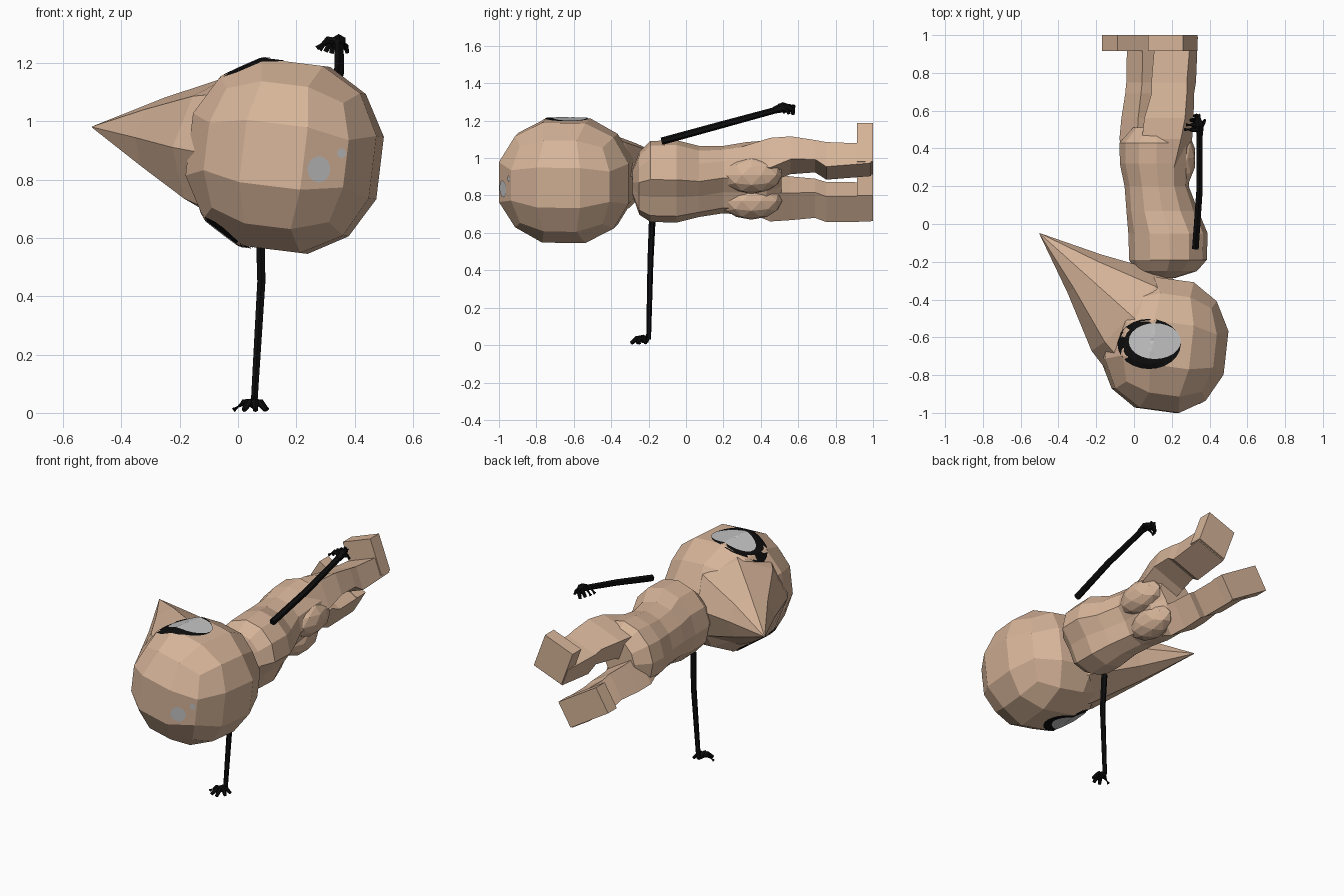
import bpy, bmesh, math
from mathutils import Vector, Matrix
from mathutils.bvhtree import BVHTree

if "Cube" in bpy.data.objects:
    bpy.data.objects.remove(bpy.data.objects["Cube"])


def material(name, rgb):
    m = bpy.data.materials.new(name)
    m.diffuse_color = (*rgb, 1)
    m.use_nodes = True
    m.node_tree.nodes["Principled BSDF"].inputs["Base Color"].default_value = m.diffuse_color
    return m


SKIN = material("tan skin", (0.68, 0.46, 0.32))
BLACK = material("black", (0.004, 0.004, 0.004))
GREY = material("light grey", (0.55, 0.55, 0.55))


def finish(name, bm, mat, recalc=True):
    if recalc:
        bmesh.ops.recalc_face_normals(bm, faces=bm.faces)
    me = bpy.data.meshes.new(name)
    bm.to_mesh(me)
    me.materials.append(mat)
    ob = bpy.data.objects.new(name, me)
    bpy.context.collection.objects.link(ob)
    return ob


def loft(name, rings, mat):
    """Skin a list of equal-length point rings and cap both ends."""
    bm = bmesh.new()
    vs = [[bm.verts.new(p) for p in r] for r in rings]
    n = len(vs[0])
    for a, b in zip(vs, vs[1:]):
        for i in range(n):
            j = (i + 1) % n
            bm.faces.new((a[i], a[j], b[j], b[i]))
    bm.faces.new(vs[0])
    bm.faces.new(vs[-1])
    return finish(name, bm, mat)


# Head: coarse rounded cube, three faces per side, slightly tilted
C = Vector((0.16, -0.64, 0.88))
R = Vector((0.34, 0.36, 0.335))
TILT = Matrix.Rotation(math.radians(7), 3, 'Y') @ Matrix.Rotation(math.radians(-7), 3, 'Z')
bm = bmesh.new()
bmesh.ops.create_cube(bm, size=2)
bmesh.ops.subdivide_edges(bm, edges=bm.edges[:], cuts=2, use_grid_fill=True)
for v in bm.verts:
    v.co = TILT @ v.co.normalized()
top = [max(v.co[i] for v in bm.verts) for i in range(3)]
for v in bm.verts:
    v.co = C + Vector([v.co[i] / top[i] * R[i] for i in range(3)])
head_tree = BVHTree.FromBMesh(bm)
finish("head", bm, SKIN)

# Beak: concave eight-sided spike growing out of the head
tip = Vector((-0.5, -0.05, 0.98))
axis = (tip - C).normalized()
side = axis.cross(Vector((0, 0, 1))).normalized()
up = side.cross(axis)
rings = []
for t, rs, ru in ((0.12, 0.31, 0.29), (0.3, 0.28, 0.25), (0.64, 0.135, 0.138), (1, 0.002, 0.002)):
    c = C.lerp(tip, t)
    rings.append([c + side * rs * math.cos(k * math.pi / 4) + up * ru * math.sin(k * math.pi / 4)
                  for k in range(8)])
loft("beak", rings, SKIN)


def patch(name, tree, centre, normal, u, ru, rv, lift, mat):
    """Thin disc draped over a surface, cast inward along the normal."""
    n = Vector(normal).normalized()
    u = Vector(u)
    u = (u - n * u.dot(n)).normalized()
    w = n.cross(u)
    b = bmesh.new()

    def drop(x, y):
        start = Vector(centre) + u * x + w * y + n
        hit = tree.ray_cast(start, -n)[0]
        return b.verts.new((hit if hit else start - n) + n * lift)

    mid = drop(0, 0)
    prev = None
    for f in (0.2, 0.4, 0.6, 0.8, 1.0):
        ring = [drop(ru * f * math.cos(k * math.tau / 24), rv * f * math.sin(k * math.tau / 24))
                for k in range(24)]
        for k in range(24):
            j = (k + 1) % 24
            b.faces.new((prev[k], ring[k], ring[j], prev[j]) if prev else (mid, ring[k], ring[j]))
        prev = ring
    finish(name, b, mat, recalc=False)


# Eyes: black rim with a grey disc, on the upper and lower side of the head
patch("upper_eye_rim", head_tree, (0.08, -0.635, 1.2), (0, 0, 1), (1, 0, 0), 0.168, 0.133, 0.003, BLACK)
patch("upper_eye", head_tree, (0.11, -0.62, 1.2), (0, 0, 1), (1, 0, 0), 0.138, 0.095, 0.006, GREY)
low = Vector((-0.55, 0.03, -0.83)).normalized()
patch("lower_eye_rim", head_tree, C + low * 0.33, low, (1, 0, 0), 0.155, 0.133, 0.003, BLACK)
patch("lower_eye", head_tree, C + low * 0.33 + Vector((0, 0.015, 0)), low, (1, 0, 0), 0.12, 0.095, 0.006, GREY)

# Small grey spots on the crown
patch("crown_spot", head_tree, (0.277, -0.97, 0.835), (0, -1, 0), (1, 0, 0), 0.039, 0.045, 0.004, GREY)
patch("crown_spot_small", head_tree, (0.355, -0.95, 0.89), (0, -1, 0), (1, 0, 0), 0.015, 0.017, 0.004, GREY)

# Torso: twelve-sided loft along y, rolled 60 degrees, with a groove down the back
LAT = Vector((0.5, 0, 0.866))
FRONT = Vector((-0.866, 0, 0.5))
rings = []
for y, cx, cz, w, d in ((-0.285, 0.15, 0.87, 0.07, 0.07), (-0.25, 0.17, 0.865, 0.17, 0.16),
                        (-0.19, 0.18, 0.875, 0.222, 0.2), (-0.05, 0.18, 0.875, 0.225, 0.205),
                        (0.07, 0.15, 0.875, 0.19, 0.19), (0.2, 0.12, 0.885, 0.185, 0.165),
                        (0.32, 0.11, 0.89, 0.2, 0.18), (0.43, 0.11, 0.895, 0.205, 0.18),
                        (0.51, 0.11, 0.895, 0.13, 0.11)):
    ring = []
    for k in range(12):
        a = k * math.tau / 12
        groove = 0.82 if k == 9 else 1
        ring.append(Vector((cx, y, cz)) + LAT * w * math.cos(a) + FRONT * d * groove * math.sin(a))
    rings.append(ring)
loft("torso", rings, SKIN)

# Buttocks
for name, s in (("upper_buttock", 1), ("lower_buttock", -1)):
    bm = bmesh.new()
    bmesh.ops.create_icosphere(bm, subdivisions=2, radius=1)
    pos = Vector((0.11, 0.35, 0.89)) - FRONT * 0.1 + LAT * 0.08 * s
    bm.transform(Matrix.Translation(pos) @ Matrix.Diagonal((0.09, 0.165, 0.1, 1)))
    tree = BVHTree.FromBMesh(bm)
    finish(name, bm, SKIN)
    if s < 0:
        patch("back_spot", tree, (0.2, 0.29, 0.835), (1, 0, 0), (0, 1, 0), 0.014, 0.014, 0.003, GREY)


def box_loft(name, sections, toe):
    """Four-sided loft along y; toe is the (x, z) direction of the foot."""
    t = Vector((toe[0], 0, toe[1])).normalized()
    w = Vector((t.z, 0, -t.x))
    loft(name, [[Vector((cx, y, cz)) + w * hw * a + t * hd * b
                 for a, b in ((-1, -1), (1, -1), (1, 1), (-1, 1))]
                for y, cx, cz, hw, hd in sections], SKIN)


# Legs and feet
T1, T2 = (-0.35, 0.94), (-0.85, 0.52)
box_loft("upper_leg", ((0.28, 0.15, 0.98, 0.08, 0.05), (0.45, 0.175, 0.99, 0.11, 0.085),
                       (0.56, 0.185, 1.015, 0.115, 0.065), (0.69, 0.205, 1.01, 0.1, 0.055),
                       (0.75, 0.21, 0.985, 0.1, 0.07), (0.99, 0.225, 0.99, 0.1, 0.055)), T1)
box_loft("upper_foot", ((0.915, 0.205, 1.05, 0.1, 0.11), (1.0, 0.205, 1.05, 0.1, 0.11)), T1)
box_loft("lower_leg", ((0.28, 0.06, 0.82, 0.06, 0.07), (0.45, 0.055, 0.79, 0.09, 0.1),
                       (0.56, 0.05, 0.785, 0.085, 0.085), (0.69, 0.055, 0.785, 0.08, 0.07),
                       (0.75, 0.065, 0.765, 0.08, 0.075), (0.99, 0.065, 0.765, 0.08, 0.07)), T2)
box_loft("lower_foot", ((0.915, 0.0, 0.81, 0.08, 0.15), (1.0, 0.0, 0.81, 0.08, 0.15)), T2)


def limb(name, points):
    """Six-sided tapered tube through (x, y, z, radius) points."""
    ps = [Vector(p[:3]) for p in points]
    rings = []
    for i, p in enumerate(ps):
        d = (ps[min(i + 1, len(ps) - 1)] - ps[max(i - 1, 0)]).normalized()
        ref = Vector((1, 0, 0)) if abs(d.x) < 0.8 else Vector((0, 0, 1))
        a = d.cross(ref).normalized()
        b = d.cross(a)
        rings.append([p + (a * math.cos(k * math.pi / 3) + b * math.sin(k * math.pi / 3)) * points[i][3]
                      for k in range(6)])
    loft(name, rings, BLACK)


# Upper arm with hand and curled fingers
limb("upper_arm", ((0.325, -0.13, 1.09, 0.02), (0.347, 0.18, 1.175, 0.019), (0.347, 0.5, 1.262, 0.017)))
limb("upper_hand", ((0.35, 0.47, 1.255, 0.018), (0.345, 0.52, 1.272, 0.027), (0.335, 0.565, 1.265, 0.018)))
for i, (y, x) in enumerate(((0.5, 0.27), (0.525, 0.28), (0.55, 0.3), (0.572, 0.32))):
    limb(f"upper_finger_{i + 1}", ((0.345, y, 1.272, 0.014), ((x + 0.345) / 2, y, 1.28, 0.013),
                                   (x, y, 1.25 - 0.006 * i, 0.009)))
limb("upper_thumb", ((0.35, 0.5, 1.27, 0.012), (0.37, 0.54, 1.255, 0.01), (0.375, 0.55, 1.235, 0.007)))

# Lower arm with splayed hand resting on the ground
limb("lower_arm", ((0.075, -0.18, 0.68, 0.018), (0.08, -0.19, 0.45, 0.016), (0.055, -0.2, 0.03, 0.013)))
limb("lower_hand", ((0.055, -0.198, 0.028, 0.014), (0.055, -0.23, 0.034, 0.022), (0.05, -0.26, 0.032, 0.016)))
for i, (x, y) in enumerate(((-0.015, -0.25), (0.02, -0.29), (0.06, -0.295), (0.095, -0.26), (0.1, -0.215))):
    limb(f"lower_finger_{i + 1}", ((0.055, -0.235, 0.034, 0.015),
                                   ((x + 0.055) / 2, (y - 0.235) / 2, 0.036, 0.013), (x, y, 0.01, 0.009)))
